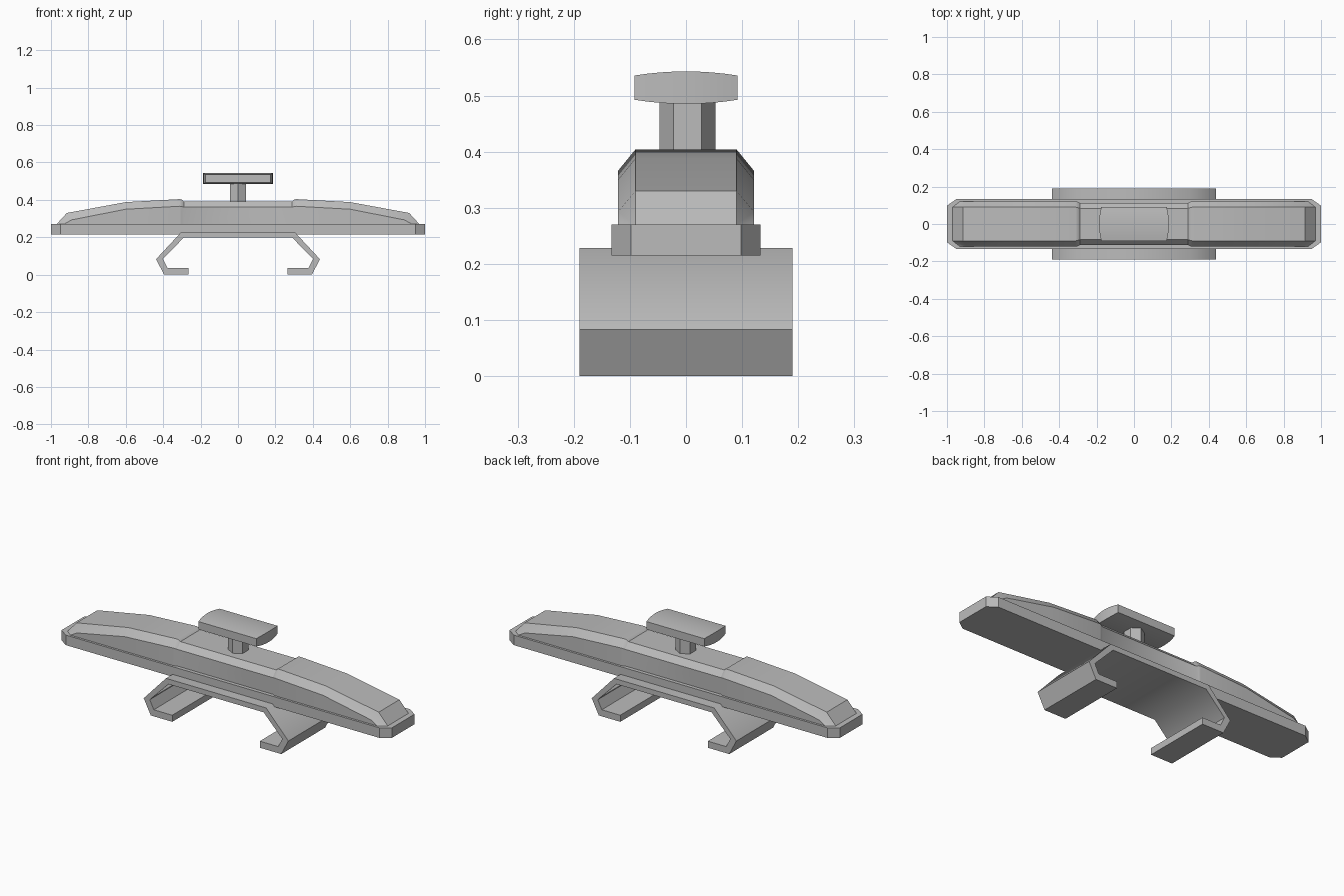
import bpy, bmesh, math
from mathutils import Vector

if "Cube" in bpy.data.objects:
    bpy.data.objects.remove(bpy.data.objects["Cube"], do_unlink=True)

grey = bpy.data.materials.new("plain grey")
grey.use_nodes = True
colour = (0.5, 0.5, 0.5, 1)
grey.diffuse_color = colour
grey.node_tree.nodes["Principled BSDF"].inputs["Base Color"].default_value = colour


def loft(name, rings, smooth_angle=None):
    """Skin a row of closed rings, cap both ends and merge collapsed points."""
    bm = bmesh.new()
    rows = [[bm.verts.new(Vector(p)) for p in ring] for ring in rings]
    for a, b in zip(rows, rows[1:]):
        for i in range(len(a)):
            j = (i + 1) % len(a)
            bm.faces.new((a[i], a[j], b[j], b[i]))
    bm.faces.new(rows[0])
    bm.faces.new(rows[-1])
    bmesh.ops.remove_doubles(bm, verts=bm.verts, dist=0.0005)
    bmesh.ops.recalc_face_normals(bm, faces=bm.faces)
    mesh = bpy.data.meshes.new(name)
    bm.to_mesh(mesh)
    bm.free()
    mesh.materials.append(grey)
    obj = bpy.data.objects.new(name, mesh)
    bpy.context.collection.objects.link(obj)
    if smooth_angle:
        bpy.ops.object.select_all(action='DESELECT')
        obj.select_set(True)
        bpy.context.view_layer.objects.active = obj
        bpy.ops.object.shade_smooth_by_angle(angle=math.radians(smooth_angle))
    return obj


# base plate with clipped corners
corner = [(1, 0.098), (0.95, 0.133)]
half = corner + [(-x, y) for x, y in reversed(corner)]
outline = half + [(-x, -y) for x, y in half]
loft("base_plate", [[(x, y, z) for x, y in outline] for z in (0.215, 0.27)])

# long cleat body: x of bottom, shoulder, top; wide and narrow half widths; heights
stations = [
    (0.97, 0.97, 0.97, 0.09, 0.09, 0.27, 0.27),
    (0.93, 0.89, 0.915, 0.121, 0.09, 0.293, 0.33),
    (0.60, 0.60, 0.60, 0.121, 0.09, 0.35, 0.388),
    (0.312, 0.312, 0.312, 0.121, 0.09, 0.366, 0.404),
    (0.302, 0.302, 0.302, 0.119, 0.088, 0.365, 0.402),
    (0.29, 0.29, 0.29, 0.113, 0.084, 0.361, 0.392),
]


def section(station, side):
    xb, xs, xt, wide, narrow, zs, zt = station
    edge = [(xb, wide, 0.27), (xs, wide, zs), (xt, narrow, zt)]
    ring = edge + [(x, -y, z) for x, y, z in reversed(edge)]
    return [(side * x, y, z) for x, y, z in ring]


rings = [section(s, 1) for s in stations]
rings += [section(s, -1) for s in reversed(stations)]
loft("body", rings, 30)

# hexagonal stem
hexagon = [(0.0025 + 0.05 * math.cos(k * math.pi / 3),
            0.05 * math.sin(k * math.pi / 3)) for k in range(6)]
loft("stem", [[(x, y, z) for y, x in hexagon] for z in (0.385, 0.5)])

# knob swelling gently toward its middle
rings = []
for k in range(-4, 5):
    t = k / 4
    hx = 0.175 + 0.011 * (1 - t * t)
    hz = 0.0215 + 0.0075 * (1 - t * t)
    rings.append([(sx * hx, 0.092 * t, 0.514 + sz * hz)
                  for sx, sz in ((-1, -1), (1, -1), (1, 1), (-1, 1))])
loft("knob", rings, 30)

# bent strip clamp below the plate
outer = [(0.303, 0.228), (0.438, 0.083), (0.395, 0), (0.265, 0)]
inner = [(0.265, 0.036), (0.377, 0.036), (0.401, 0.085), (0.288, 0.2)]
strip = outer + inner
profile = strip + [(-x, z) for x, z in reversed(strip)]
loft("clamp", [[(x, y, z) for x, z in profile] for y in (-0.19, 0.19)], 52)
